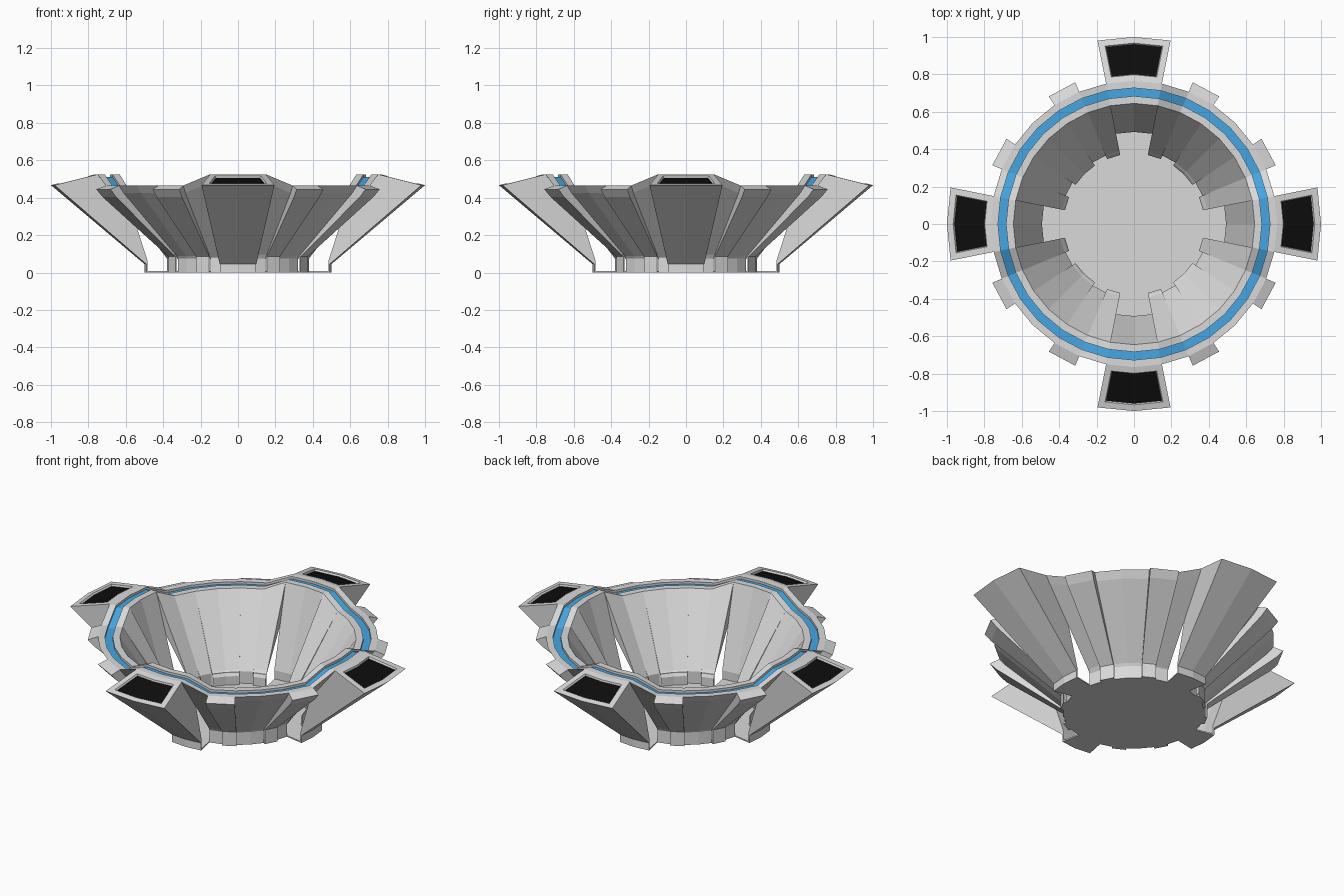
import bpy, bmesh, math

if "Cube" in bpy.data.objects:
    bpy.data.objects.remove(bpy.data.objects["Cube"])

STEP = 11.25          # the whole bowl is a 32-sided lathe
HIGH, LOW = 0.525, 0.465


def material(name, rgb):
    m = bpy.data.materials.new(name)
    m.diffuse_color = (*rgb, 1)
    m.use_nodes = True
    m.node_tree.nodes["Principled BSDF"].inputs["Base Color"].default_value = m.diffuse_color
    return m


MATS = [material("light_grey", (0.70, 0.70, 0.70)),
        material("blue", (0.058, 0.38, 0.76)),
        material("black", (0.004, 0.004, 0.004))]


def polar(r, deg, z):
    a = math.radians(deg)
    return (r * math.cos(a), r * math.sin(a), z)


def rim(h):
    # rim top with a shallow groove, inside to outside
    return [(.645, h), (.684, h), (.684, h - .014), (.727, h - .014), (.727, h), (.765, h)]


def arm_profile(h):
    return [(.492, 0), (.492, .06)] + rim(h) + [(1.0, .467), (.5, .045), (.5, 0)]


def wall_profile(h):
    return [(.376, 0), (.376, .06)] + rim(h) + [(.735, h - .04), (.386, .08), (.386, 0)]


def rib_profile(h):
    return [(.396, 0), (.396, .08)] + rim(h) + [(.82, .445), (.785, .405), (.403, .085), (.403, 0)]


def finish(bm, name):
    me = bpy.data.meshes.new(name)
    bm.to_mesh(me)
    bm.free()
    for m in MATS:
        me.materials.append(m)
    ob = bpy.data.objects.new(name, me)
    bpy.context.collection.objects.link(ob)
    return ob


def add_sector(bm, profile, stations):
    """Loft a closed profile through (angle, rim height) stations."""
    rings = [[bm.verts.new(polar(r, a, z)) for r, z in profile(h)] for a, h in stations]
    n = len(rings[0])
    faces, tops = [], []
    for p, q in zip(rings, rings[1:]):
        for i in range(n):
            j = (i + 1) % n
            f = bm.faces.new((p[i], p[j], q[j], q[i]))
            f.material_index = 1 if i == 4 else 0   # groove floor is blue
            faces.append(f)
            if i == 7:
                tops.append(f)
    faces.append(bm.faces.new(rings[0][::-1]))
    faces.append(bm.faces.new(rings[-1]))
    bmesh.ops.recalc_face_normals(bm, faces=faces)
    return tops


def build(name, profile, groups, vents=False):
    bm = bmesh.new()
    for quarter in range(4):
        for stations in groups:
            tops = add_sector(bm, profile, [(a * STEP + quarter * 90, h) for a, h in stations])
            if vents:
                # recessed black vent in the sloping arm top
                bmesh.ops.inset_region(bm, faces=tops, thickness=.034, use_even_offset=True)
                bmesh.ops.inset_region(bm, faces=tops, thickness=.005, depth=-.01,
                                       use_even_offset=True)
                for f in tops:
                    f.material_index = 2
    return finish(bm, name)


# four large arms
build("arms", arm_profile, [[(-1, HIGH), (0, HIGH), (1, HIGH)]], vents=True)
# wall panels: sloping ones beside the arms, low ones on the diagonals
build("wall_panels", wall_profile, [[(1, HIGH), (2, LOW)],
                                    [(3, LOW), (4, LOW), (5, LOW)],
                                    [(6, LOW), (7, HIGH)]])
# eight small ribs
build("ribs", rib_profile, [[(2, LOW), (3, LOW)], [(5, LOW), (6, LOW)]])

# floor plate following the stepped inner outline
layout = [(-1, 1, .496), (1, 2, .38), (2, 3, .399), (3, 5, .38), (5, 6, .399), (6, 7, .38)]
bm = bmesh.new()
outline = [(r, a * STEP + q * 90) for q in range(4)
           for a0, a1, r in layout for a in range(a0, a1 + 1)]
low = [bm.verts.new(polar(r, a, 0)) for r, a in outline]
top = [bm.verts.new(polar(r, a, .008)) for r, a in outline]
bm.faces.new(low[::-1])
bm.faces.new(top)
for i in range(len(low)):
    j = (i + 1) % len(low)
    bm.faces.new((low[i], low[j], top[j], top[i]))
finish(bm, "floor_plate")
